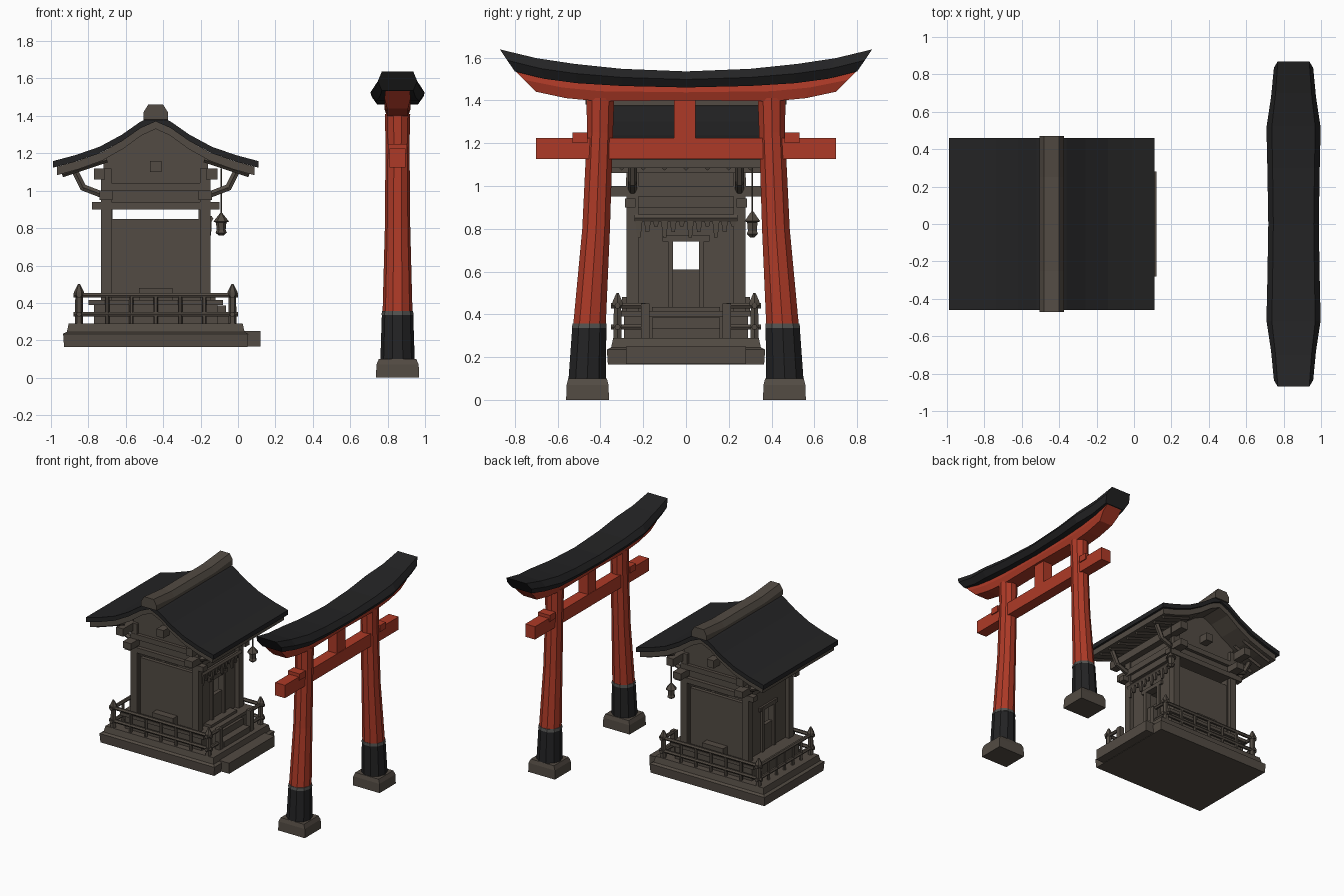
import bpy, bmesh, math
from mathutils import Vector

if "Cube" in bpy.data.objects:
    bpy.data.objects.remove(bpy.data.objects["Cube"], do_unlink=True)


def material(name, rgb):
    m = bpy.data.materials.new(name)
    m.use_nodes = True
    m.diffuse_color = (*rgb, 1)
    bsdf = m.node_tree.nodes["Principled BSDF"]
    bsdf.inputs["Base Color"].default_value = (*rgb, 1)
    bsdf.inputs["Roughness"].default_value = 0.9
    return m


WOOD = material("weathered wood", (0.085, 0.07, 0.056))
BLACK = material("charcoal black", (0.017, 0.017, 0.018))
RED = material("vermilion", (0.42, 0.042, 0.02))
GREY = material("worn grey", (0.085, 0.085, 0.08))


def loft(name, rings, mat):
    """Skin a row of equal-sized point rings and cap both ends."""
    bm = bmesh.new()
    rows = [[bm.verts.new(p) for p in ring] for ring in rings]
    n = len(rows[0])
    for a, b in zip(rows, rows[1:]):
        for i in range(n):
            j = (i + 1) % n
            bm.faces.new((a[i], a[j], b[j], b[i]))
    bm.faces.new(rows[0])
    bm.faces.new(rows[-1])
    bmesh.ops.recalc_face_normals(bm, faces=bm.faces)
    me = bpy.data.meshes.new(name)
    bm.to_mesh(me)
    bm.free()
    me.materials.append(mat)
    ob = bpy.data.objects.new(name, me)
    bpy.context.collection.objects.link(ob)
    return ob


def rect(x, y, z, hx, hy):
    return [(x - hx, y - hy, z), (x + hx, y - hy, z), (x + hx, y + hy, z), (x - hx, y + hy, z)]


def box(name, x, y, z, mat=WOOD):
    """Box from (low, high) pairs on each axis."""
    cx, cy = sum(x) / 2, sum(y) / 2
    hx, hy = (x[1] - x[0]) / 2, (y[1] - y[0]) / 2
    return loft(name, [rect(cx, cy, h, hx, hy) for h in z], mat)


def circle(x, y, z, r, n=10):
    return [(x + r * math.cos(math.tau * i / n), y + r * math.sin(math.tau * i / n), z)
            for i in range(n)]


def rod(name, a, b, r, mat=WOOD, n=6):
    """Straight bar between two points."""
    a, b = Vector(a), Vector(b)
    q = (b - a).to_track_quat("Z", "Y")
    loft(name, [[p + q @ Vector(c) for c in circle(0, 0, 0, r, n)] for p in (a, b)], mat)


def mirrored(stations):
    """Stations start at the middle; the first value(s) listed are distances."""
    return [(-1, s) for s in reversed(stations[1:])] + [(1, s) for s in stations]


# ---------------- gate ----------------
GX = 0.853
for s, side in ((-1, "right"), (1, "left")):
    def post(part, stations, mat):
        loft(f"gate_{part}_{side}", [circle(GX, s * y, z, r) for y, z, r in stations], mat)
    loft(f"gate_foot_{side}", [rect(GX, s * 0.46, 0, 0.115, 0.1),
                               rect(GX, s * 0.46, 0.07, 0.113, 0.098),
                               rect(GX, s * 0.46, 0.1, 0.1, 0.09)], WOOD)
    post("sleeve", [(0.462, 0.09, 0.092), (0.452, 0.335, 0.084)], BLACK)
    post("sleeve_rim", [(0.452, 0.335, 0.086), (0.451, 0.357, 0.083)], GREY)
    post("post", [(0.451, 0.35, 0.08), (0.42, 0.8, 0.068), (0.402, 1.25, 0.064),
                  (0.40, 1.41, 0.068)], RED)
    box(f"gate_wedge_{side}", (GX - 0.05, GX + 0.05),
        sorted((s * 0.46, s * 0.53)), (1.2, 1.25), RED)

box("gate_tie_beam", (GX - 0.042, GX + 0.042), (-0.7, 0.7), (1.125, 1.225), RED)
box("gate_centre_strut", (GX - 0.04, GX + 0.04), (-0.055, 0.045), (1.22, 1.42), RED)


def curved_beam(name, stations, top_ratio, mat):
    """Beam along y: top y, bottom y, top z, bottom z, half width."""
    rings = []
    for s, (yt, yb, zt, zb, w) in mirrored(stations):
        ym, zm = (yt + yb) / 2, (zt + zb) / 2
        rings.append([(GX - 0.8 * w, s * yb, zb), (GX + 0.8 * w, s * yb, zb),
                      (GX + w, s * ym, zm), (GX + top_ratio * w, s * yt, zt),
                      (GX - top_ratio * w, s * yt, zt), (GX - w, s * ym, zm)])
    loft(name, rings, mat)


curved_beam("gate_lintel", [(0, 0, 1.475, 1.4, 0.07), (0.4, 0.4, 1.49, 1.395, 0.07),
                            (0.6, 0.56, 1.51, 1.41, 0.07), (0.81, 0.7, 1.55, 1.44, 0.07)],
            0.9, RED)
curved_beam("gate_cap", [(0, 0, 1.535, 1.46, 0.135), (0.3, 0.3, 1.547, 1.467, 0.14),
                         (0.52, 0.51, 1.57, 1.48, 0.145), (0.7, 0.66, 1.597, 1.5, 0.12),
                         (0.87, 0.8, 1.638, 1.535, 0.105)], 0.8, BLACK)

# ---------------- shrine base and steps ----------------
CX = -0.44
loft("plinth", [rect(CX, 0, z, hx, hy) for z, hx, hy in
                ((0.165, 0.49, 0.365), (0.235, 0.495, 0.37), (0.245, 0.475, 0.35),
                 (0.29, 0.465, 0.34))], WOOD)
box("lower_step", (0.02, 0.12), (-0.28, 0.28), (0.168, 0.25))
for i in range(3):
    box(f"stair_{i}", (-0.2, -0.01 - 0.055 * i), (-0.16, 0.16), (0.28 + 0.05 * i, 0.335 + 0.05 * i))
box("deck", (CX - 0.33, CX + 0.33), (-0.29, 0.29), (0.28, 0.4))
box("deck_edge", (CX - 0.36, CX + 0.36), (-0.31, 0.31), (0.39, 0.415))

# railing round the plinth, open at the steps
RX, RY = 0.41, 0.32
for sx in (-1, 1):
    for sy in (-1, 1):
        x, y = CX + sx * RX, sy * RY
        loft("rail_corner_post", [circle(x, y, z, r, 6) for z, r in
                                  ((0.28, 0.022), (0.43, 0.02), (0.44, 0.028),
                                   (0.46, 0.026), (0.5, 0.006))], WOOD)
        if sx > 0:
            box("stair_post", (x - 0.02, x + 0.02), sorted((sy * 0.17, sy * 0.21)), (0.28, 0.45))
for z in (0.34, 0.44):
    for s in (-1, 1):
        rod("side_rail", (CX - RX - 0.03, s * RY, z), (CX + RX + 0.03, s * RY, z), 0.014)
        rod("front_rail", (CX + RX, s * 0.19, z), (CX + RX, s * (RY + 0.03), z), 0.014)
    rod("back_rail", (CX - RX, -RY - 0.03, z), (CX - RX, RY + 0.03, z), 0.014)
for i in range(-2, 3):
    for s in (-1, 1):
        rod("side_baluster", (CX + i * 0.13, s * RY, 0.28), (CX + i * 0.13, s * RY, 0.44), 0.012)
    rod("back_baluster", (CX - RX, i * 0.1, 0.28), (CX - RX, i * 0.1, 0.44), 0.012)

# ---------------- shrine body ----------------
BX, BY = 0.265, 0.25
for sx in (-1, 1):
    for sy in (-1, 1):
        x, y = CX + sx * BX, sy * BY
        box("corner_column", (x - 0.028, x + 0.028), (y - 0.028, y + 0.028), (0.29, 1.12))
        # curved bracket under the eave
        rod("bracket_lower", (x, y, 0.97), (x + sx * 0.13, y, 1.02), 0.02)
        rod("bracket_upper", (x + sx * 0.12, y, 1.01), (x + sx * 0.17, y, 1.11), 0.02)
    # end wall with a square window
    wx = CX + sx * 0.245
    w = (wx - 0.015, wx + 0.015)
    box("wall_below_window", w, (-BY, BY), (0.4, 0.61))
    box("wall_above_window", w, (-BY, BY), (0.74, 0.95))
    for sy in (-1, 1):
        box("wall_beside_window", w, sorted((sy * 0.06, sy * BY)), (0.61, 0.74))
        fx = wx + sx * 0.02
        box("window_jamb", (fx - 0.012, fx + 0.012), sorted((sy * 0.06, sy * 0.085)), (0.42, 0.76))
    box("window_head", (wx - 0.03, wx + 0.03), (-0.11, 0.11), (0.74, 0.77))
    box("cross_beam", (CX + sx * BX - 0.035, CX + sx * BX + 0.035), (-0.36, 0.36), (0.95, 1.0))
    box("eave_beam", (CX + sx * 0.3 - 0.03, CX + sx * 0.3 + 0.03), (-0.4, 0.4), (1.06, 1.12))
for s in (-1, 1):
    box("side_wall", (CX - 0.235, CX + 0.235), sorted((s * 0.215, s * 0.245)), (0.4, 0.85))
    box("side_wall_batten", (CX - 0.09, CX + 0.09), sorted((s * 0.24, s * 0.3)), (0.4, 0.48))
    box("side_beam", (CX - 0.34, CX + 0.34), sorted((s * 0.235, s * 0.285)), (0.9, 0.94))
    box("gable_block", (CX - 0.03, CX + 0.03), sorted((s * 0.25, s * 0.33)), (1.1, 1.16))
    box("gable_tie", (CX - 0.29, CX + 0.29), sorted((s * 0.24, s * 0.28)), (1.0, 1.04))

# solid upper storey rising into the gable
loft("gable_body", [[(CX - 0.28, y, 0.9), (CX + 0.28, y, 0.9), (CX + 0.28, y, 1.19),
                     (CX, y, 1.36), (CX - 0.28, y, 1.19)] for y in (-0.255, 0.255)], WOOD)

# rope and hanging fringe over the entrance
rod("fringe_rope", (-0.15, -0.24, 0.85), (-0.15, 0.24, 0.85), 0.018)
for i in range(12):
    y = -0.22 + 0.04 * i
    drop = 0.76 + 0.025 * (i % 3)
    loft("fringe_strip", [rect(-0.15, y, drop, 0.006, 0.008), rect(-0.15, y, 0.85, 0.01, 0.018)], WOOD)

# ---------------- roof ----------------
SLOPE = [(0, 1.405), (0.08, 1.37), (0.18, 1.3), (0.3, 1.235), (0.43, 1.19), (0.55, 1.158)]


def roof_layer(name, top, bottom, half, scale, mat):
    rings = []
    for s, (d, z) in mirrored(SLOPE):
        x = CX + s * d * scale
        rings.append([(x, -half, z - top), (x, half, z - top),
                      (x, half, z - bottom), (x, -half, z - bottom)])
    loft(name, rings, mat)


roof_layer("roof_covering", 0, 0.035, 0.46, 1, BLACK)
roof_layer("roof_soffit", 0.03, 0.075, 0.44, 0.96, WOOD)
for i in range(-4, 5):
    for s in (-1, 1):
        rod("rafter", (CX + s * 0.26, i * 0.1, 1.165), (CX + s * 0.5, i * 0.1, 1.085), 0.014, WOOD, 4)

loft("ridge_beam", [[(CX - 0.065, y, z - 0.06), (CX + 0.065, y, z - 0.06), (CX + 0.065, y, z - 0.02),
                     (CX + 0.04, y, z + 0.02), (CX - 0.04, y, z + 0.02), (CX - 0.065, y, z - 0.02)]
                    for y, z in ((-0.47, 1.44), (-0.25, 1.42), (0.25, 1.42), (0.47, 1.44))], WOOD)

# ---------------- hanging lantern ----------------
LX, LY = -0.09, 0.31
rod("lantern_cord", (LX, LY, 0.86), (LX, LY, 1.12), 0.004)
loft("lantern", [circle(LX, LY, z, r, 6) for z, r in
                 ((0.76, 0.012), (0.775, 0.03), (0.79, 0.024), (0.83, 0.028),
                  (0.835, 0.042), (0.85, 0.03), (0.88, 0.006))], WOOD)
